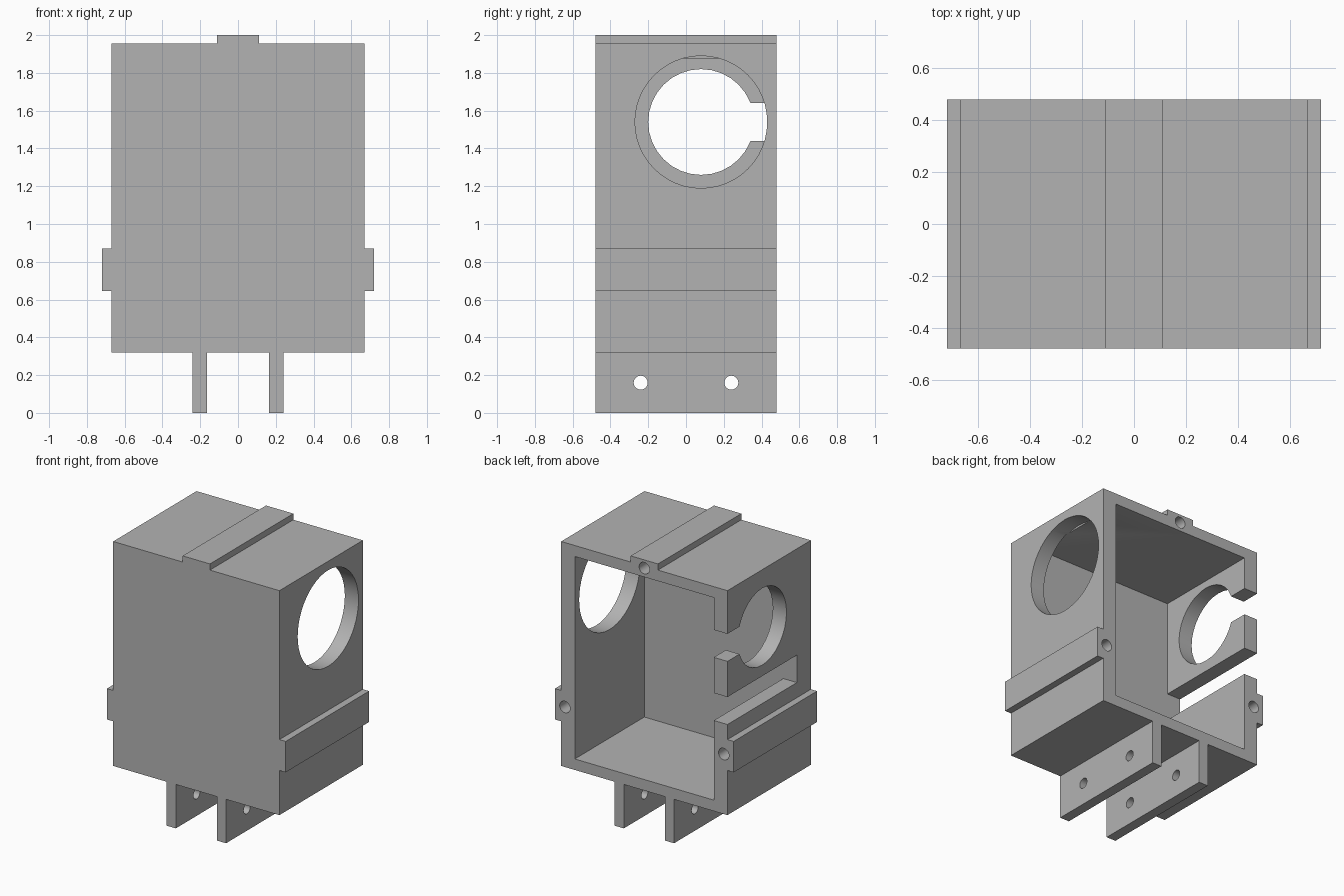
import bpy, bmesh, math
from mathutils import Matrix, Vector

if "Cube" in bpy.data.objects:
    bpy.data.objects.remove(bpy.data.objects["Cube"], do_unlink=True)

DEPTH = 0.48          # half depth
INNER_FRONT = -0.32   # inside face of the front wall

grey = bpy.data.materials.new("grey")
grey.use_nodes = True
grey.diffuse_color = (0.45, 0.45, 0.45, 1)
grey.node_tree.nodes["Principled BSDF"].inputs["Base Color"].default_value = grey.diffuse_color


def make_object(name, bm):
    bmesh.ops.recalc_face_normals(bm, faces=bm.faces)
    mesh = bpy.data.meshes.new(name)
    bm.to_mesh(mesh)
    bm.free()
    mesh.materials.append(grey)
    obj = bpy.data.objects.new(name, mesh)
    bpy.context.scene.collection.objects.link(obj)
    return obj


def box(name, low, high):
    bm = bmesh.new()
    low, high = Vector(low), Vector(high)
    bmesh.ops.create_cube(bm, size=1, matrix=Matrix.Translation((low + high) / 2)
                          @ Matrix.Diagonal((*(high - low), 1)))
    return make_object(name, bm)


def rod(name, center, axis, radius, length, sides=32):
    bm = bmesh.new()
    turn = Matrix.Rotation(math.pi / 2, 4, "Y" if axis == "X" else "X")
    bmesh.ops.create_cone(bm, cap_ends=True, segments=sides, radius1=radius, radius2=radius,
                          depth=length, matrix=Matrix.Translation(center) @ turn)
    return make_object(name, bm)


# Housing outline with top rail, side rails and two mounting legs, mirrored in x
half = [(0.11, 2.0), (0.11, 1.955), (0.67, 1.955), (0.67, 0.87), (0.72, 0.87),
        (0.72, 0.645), (0.67, 0.645), (0.67, 0.32), (0.24, 0.32), (0.24, 0),
        (0.165, 0), (0.165, 0.32)]
outline = half + [(-x, z) for x, z in reversed(half)]
bm = bmesh.new()
face = bm.faces.new([bm.verts.new((x, -DEPTH, z)) for x, z in outline])
swept = bmesh.ops.extrude_face_region(bm, geom=[face])["geom"]
bmesh.ops.translate(bm, vec=(0, 2 * DEPTH, 0),
                    verts=[g for g in swept if isinstance(g, bmesh.types.BMVert)])
housing = make_object("housing", bm)

cutters = [
    # Cavity open to the back
    box("cavity", (-0.56, INNER_FRONT, 0.40), (0.56, 0.6, 1.875)),
    # Large left opening, smaller right opening and its slot
    rod("left_opening", (0.65, 0.08, 1.54), "X", 0.35, 0.2, 48),
    rod("right_opening", (-0.65, 0.08, 1.54), "X", 0.28, 0.3),
    box("opening_slot", (-0.8, 0.2, 1.44), (-0.5, 0.6, 1.64)),
    # Long slot through the right wall
    box("long_slot", (-0.8, INNER_FRONT, 0.98), (-0.5, 0.6, 1.18)),
    # Screw hole in the top rail
    rod("top_screw_hole", (0, DEPTH, 1.94), "Y", 0.042, 0.6),
]
for side in (-1, 1):
    # Screw holes in the side rails, pin holes through both legs
    cutters.append(rod("rail_screw_hole", (side * 0.64, DEPTH, 0.757), "Y", 0.042, 0.6))
    cutters.append(rod("pin_hole", (0, side * 0.24, 0.16), "X", 0.037, 0.8))

for cutter in cutters:
    cutter.hide_render = True
    cut = housing.modifiers.new(cutter.name, "BOOLEAN")
    cut.operation = "DIFFERENCE"
    cut.solver = "EXACT"
    cut.object = cutter

# Bake the cuts and drop the cutters
bpy.context.view_layer.update()
result = bpy.data.meshes.new_from_object(
    housing.evaluated_get(bpy.context.evaluated_depsgraph_get()))
housing.modifiers.clear()
housing.data = result
result.materials.clear()
result.materials.append(grey)
for cutter in cutters:
    bpy.data.objects.remove(cutter, do_unlink=True)

bpy.ops.object.select_all(action="DESELECT")
housing.select_set(True)
bpy.context.view_layer.objects.active = housing
bpy.ops.object.shade_smooth_by_angle(angle=math.radians(30))
